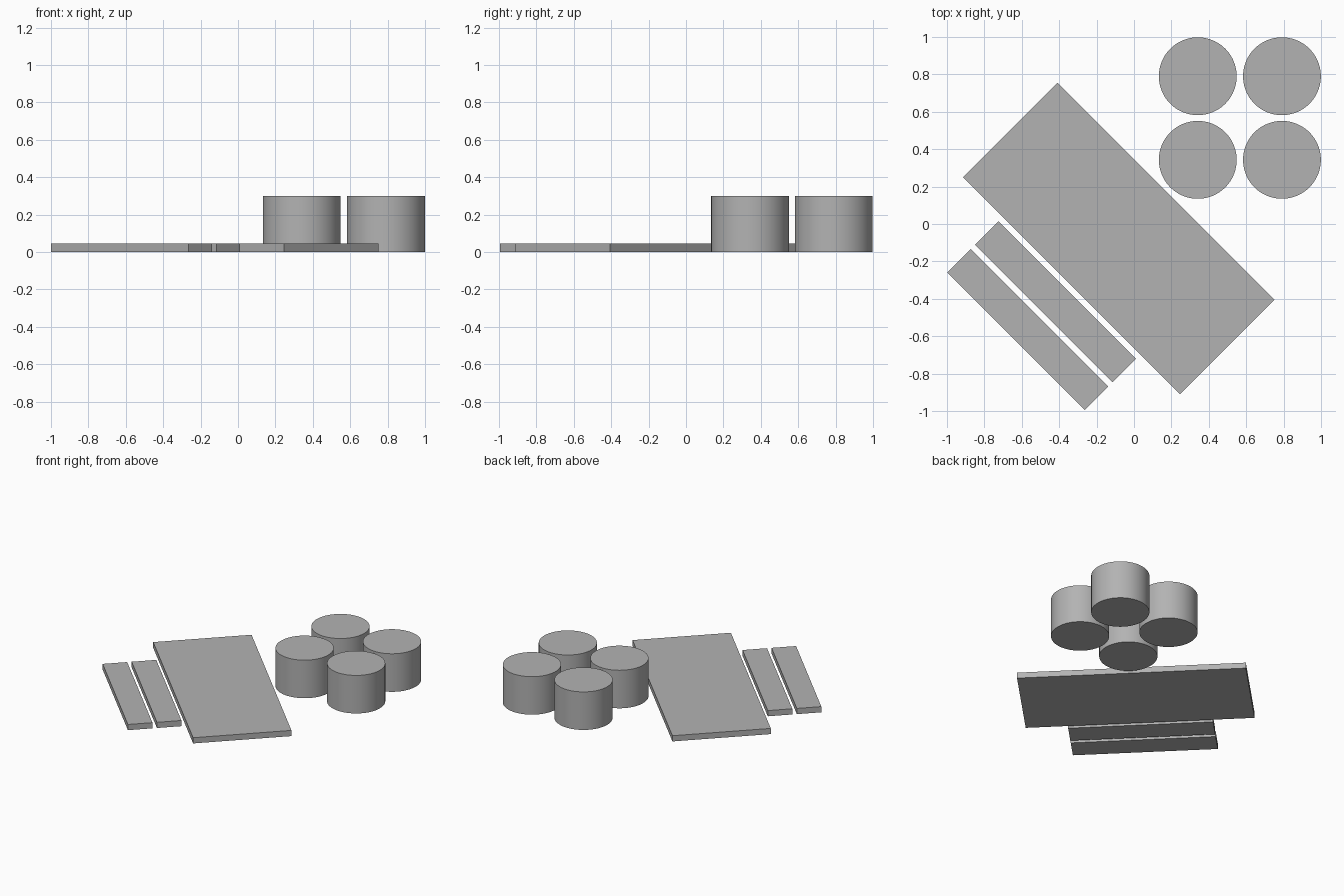
import bpy, math

if "Cube" in bpy.data.objects:
    bpy.data.objects.remove(bpy.data.objects["Cube"])

grey = bpy.data.materials.new("plain grey")
grey.diffuse_color = (0.45, 0.45, 0.45, 1.0)
grey.use_nodes = True
grey.node_tree.nodes["Principled BSDF"].inputs["Base Color"].default_value = grey.diffuse_color


def slab(name, x, y, length, width, height):
    """Flat board resting on the floor, turned 45 degrees clockwise."""
    bpy.ops.mesh.primitive_cube_add(size=1, location=(x, y, height / 2),
                                    rotation=(0, 0, -math.pi / 4))
    ob = bpy.context.object
    ob.name = name
    ob.scale = (length, width, height)
    bpy.ops.object.transform_apply(location=False, rotation=False, scale=True)
    ob.data.materials.append(grey)


def drum(name, x, y, radius, height):
    """Smooth round block resting on the floor."""
    bpy.ops.mesh.primitive_cylinder_add(vertices=96, radius=radius, depth=height,
                                        location=(x, y, height / 2))
    ob = bpy.context.object
    ob.name = name
    bpy.ops.object.shade_smooth_by_angle(angle=math.radians(30))
    ob.data.materials.append(grey)


# Large panel and the two narrow strips beside it
slab("large_panel", -0.082, -0.078, 1.642, 0.714, 0.045)
slab("inner_strip", -0.420, -0.415, 1.040, 0.178, 0.045)
slab("outer_strip", -0.569, -0.564, 1.040, 0.178, 0.045)

# Two by two group of round blocks
for i, x in enumerate((0.341, 0.791)):
    for j, y in enumerate((0.343, 0.790)):
        drum(f"round_block_{i}_{j}", x, y, 0.208, 0.30)
